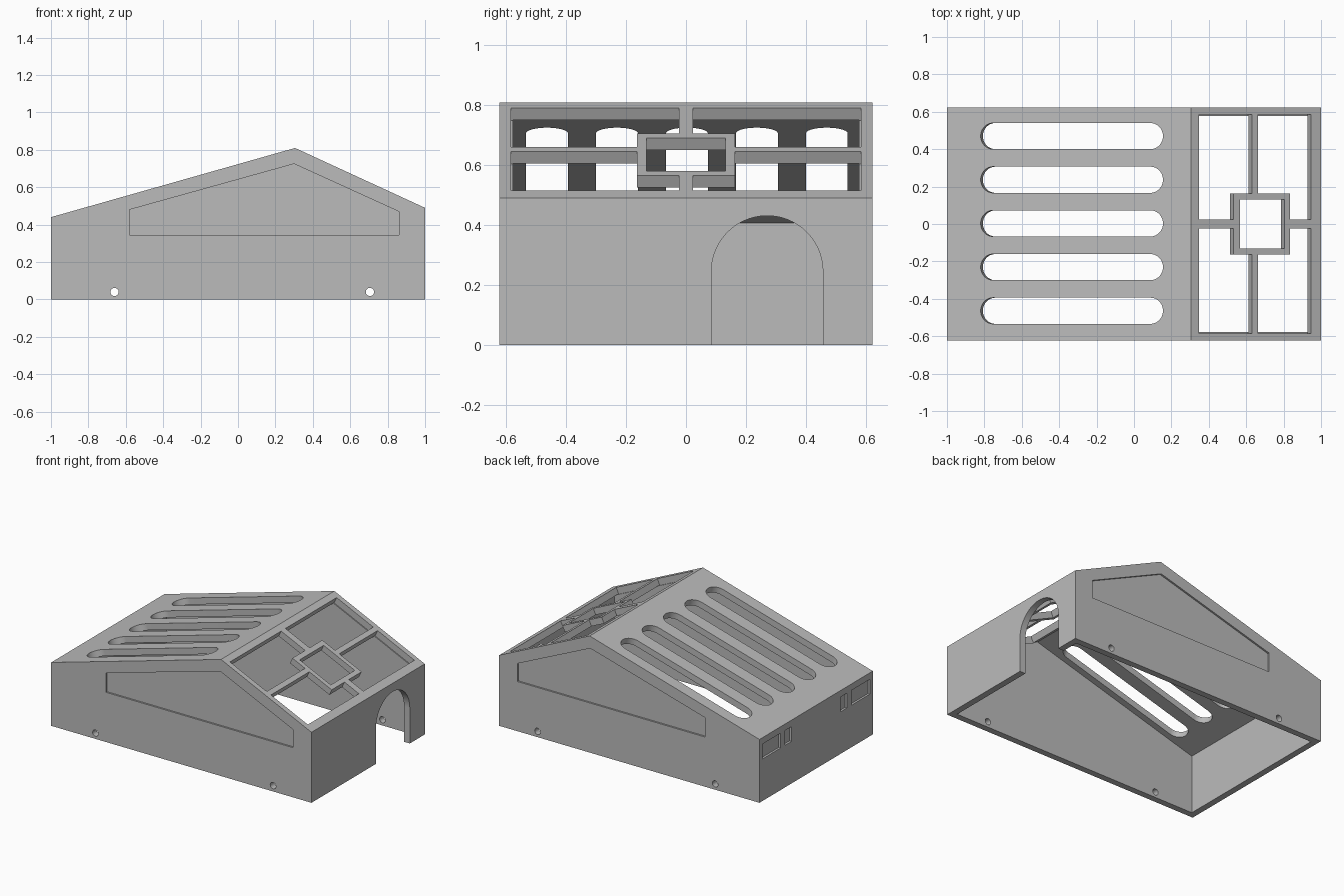
import bpy, bmesh, math
from mathutils import Vector

cube = bpy.data.objects.get("Cube")
if cube:
    bpy.data.objects.remove(cube, do_unlink=True)

HALF = 0.622      # half width in y
WALL = 0.044      # wall thickness
EAVE_L, EAVE_R, APEX_X, APEX_Z = 0.44, 0.49, 0.305, 0.81
pitch_l = math.atan2(APEX_Z - EAVE_L, APEX_X + 1)
pitch_r = math.atan2(APEX_Z - EAVE_R, 1 - APEX_X)

grey = bpy.data.materials.new("plain grey")
grey.use_nodes = True
grey.diffuse_color = (0.5, 0.5, 0.5, 1)
grey.node_tree.nodes["Principled BSDF"].inputs["Base Color"].default_value = (0.5, 0.5, 0.5, 1)

X, Y, Z = Vector((1, 0, 0)), Vector((0, 1, 0)), Vector((0, 0, 1))


def prism(name, pts, origin, u, v, lo, hi):
    """Extrude a 2D outline in the (u, v) plane from lo to hi along u x v."""
    w = u.cross(v)
    bm = bmesh.new()
    base = bm.faces.new([bm.verts.new(origin + u * a + v * b + w * lo) for a, b in pts])
    out = bmesh.ops.extrude_face_region(bm, geom=[base])
    top = [g for g in out["geom"] if isinstance(g, bmesh.types.BMVert)]
    bmesh.ops.translate(bm, verts=top, vec=w * (hi - lo))
    bmesh.ops.recalc_face_normals(bm, faces=bm.faces)
    mesh = bpy.data.meshes.new(name)
    bm.to_mesh(mesh)
    bm.free()
    mesh.materials.append(grey)
    obj = bpy.data.objects.new(name, mesh)
    bpy.context.scene.collection.objects.link(obj)
    return obj


def arc(cx, cy, r, start, end, n=24):
    angles = [math.radians(start + (end - start) * i / n) for i in range(n + 1)]
    return [(cx + r * math.cos(t), cy + r * math.sin(t)) for t in angles]


def rect(a0, a1, b0, b1):
    return [(a0, b0), (a1, b0), (a1, b1), (a0, b1)]


# Outer body: gabled side profile extruded across the width
side = Vector((0, 0, 0))
shell = prism("enclosure_shell",
              [(-1, 0), (1, 0), (1, EAVE_R), (APEX_X, APEX_Z), (-1, EAVE_L)],
              side, X, Z, -HALF, HALF)
bpy.context.view_layer.objects.active = shell
shell.select_set(True)


def cut(*args):
    cutter = prism("cutter", *args)
    cutter.hide_render = True
    mod = shell.modifiers.new("cut", 'BOOLEAN')
    mod.operation, mod.solver, mod.object = 'DIFFERENCE', 'EXACT', cutter
    bpy.ops.object.modifier_apply(modifier=mod.name)
    bpy.data.objects.remove(cutter, do_unlink=True)


# Hollow interior, open at the bottom
tan_l, tan_r = math.tan(pitch_l), math.tan(pitch_r)
inner = 1 - WALL
base_l = EAVE_L + tan_l - WALL / math.cos(pitch_l)
base_r = EAVE_R + tan_r - WALL / math.cos(pitch_r)
peak = (base_r - base_l) / (tan_l + tan_r)
cut([(-inner, -0.1), (inner, -0.1), (inner, base_r - tan_r * inner),
     (peak, base_l + tan_l * peak), (-inner, base_l - tan_l * inner)],
    side, X, Z, WALL - HALF, HALF - WALL)

# Ventilation slots, square to the long slope
slope_l = Vector((math.cos(pitch_l), 0, math.sin(pitch_l)))
eave = Vector((-1, 0, EAVE_L))
R = 0.07
u0, u1 = (0.18 / math.cos(pitch_l) + R, 1.155 / math.cos(pitch_l) - R)
for i in range(-2, 3):
    y = 0.003 + 0.2335 * i
    cut(arc(u0, y, R, 90, 270) + arc(u1, y, R, -90, 90), eave, slope_l, Y, -0.07, 0.05)

# Window grid on the short slope: four notched panes around a square ring
slope_r = Vector((math.cos(pitch_r), 0, -math.sin(pitch_r)))
ridge = Vector((APEX_X, 0, APEX_Z))


def on_slope(pts):
    return [((x - APEX_X) / math.cos(pitch_r), y) for x, y in pts]


for s in (-1, 1):
    for far, bar, ring in ((0.348, 0.63, 0.533), (0.946, 0.663, 0.835)):
        pane = [(far, s * 0.024), (ring, s * 0.024), (ring, s * 0.164),
                (bar, s * 0.164), (bar, s * 0.585), (far, s * 0.585)]
        cut(on_slope(pane), ridge, slope_r, Y, -WALL - 0.002, 0.05)
cut(on_slope(rect(0.566, 0.805, -0.132, 0.132)), ridge, slope_r, Y, -0.07, 0.05)

# Arched doorway in the end wall
cut([(0.085, -0.1), (0.457, -0.1)] + arc(0.271, 0.245, 0.186, 0, 180, 40),
    X, Y, Z, -0.08, 0.05)

# Shallow side panels on both walls
panel = [(-0.58, 0.345), (0.86, 0.345), (0.86, 0.47), (0.30, 0.725), (-0.58, 0.48)]
cut(panel, side, X, Z, HALF - 0.012, HALF + 0.05)
cut(panel, side, X, Z, -HALF - 0.05, 0.012 - HALF)

# Pin holes through both side walls
for x in (-0.66, 0.705):
    cut(arc(x, 0.04, 0.022, 0, 345, 23), side, X, Z, -1, 1)

# Shallow recesses in the low end wall
for s in (-1, 1):
    for a, b in ((0.39, 0.59), (0.27, 0.34)):
        cut(rect(s * a, s * b, 0.292, 0.395), -X, Y, Z, -0.05, 0.015)

bpy.ops.object.shade_smooth_by_angle(angle=math.radians(30))
